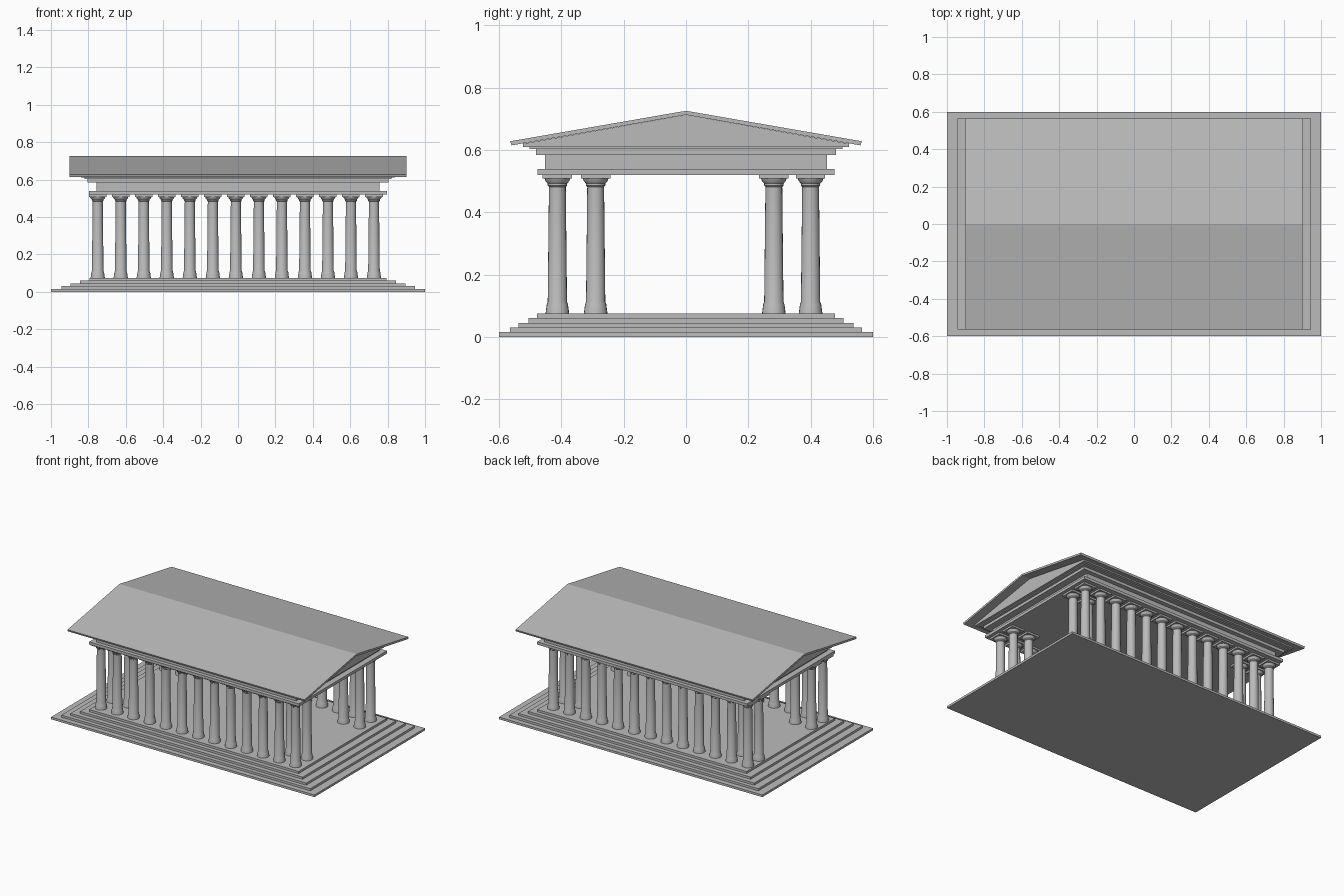
import bpy, bmesh, math

cube = bpy.data.objects.get("Cube")
if cube:
    bpy.data.objects.remove(cube, do_unlink=True)

stone = bpy.data.materials.new("grey_stone")
stone.use_nodes = True
GREY = (0.5, 0.5, 0.5, 1)
stone.diffuse_color = GREY
stone.node_tree.nodes["Principled BSDF"].inputs["Base Color"].default_value = GREY


def finish(name, bm):
    bmesh.ops.recalc_face_normals(bm, faces=bm.faces)
    mesh = bpy.data.meshes.new(name)
    bm.to_mesh(mesh)
    bm.free()
    mesh.materials.append(stone)
    obj = bpy.data.objects.new(name, mesh)
    bpy.context.collection.objects.link(obj)
    return obj


def add_box(bm, hx, hy, z0, z1):
    box = bmesh.ops.create_cube(bm, size=1)["verts"]
    bmesh.ops.scale(bm, vec=(2 * hx, 2 * hy, z1 - z0), verts=box)
    bmesh.ops.translate(bm, vec=(0, 0, (z0 + z1) / 2), verts=box)


def slab(name, hx, hy, z0, z1):
    bm = bmesh.new()
    add_box(bm, hx, hy, z0, z1)
    return finish(name, bm)


def prism(name, hx, profile):
    """Extrude a (y, z) profile along x."""
    bm = bmesh.new()
    face = bm.faces.new([bm.verts.new((-hx, y, z)) for y, z in profile])
    new = bmesh.ops.extrude_face_region(bm, geom=[face])["geom"]
    moved = [v for v in new if isinstance(v, bmesh.types.BMVert)]
    bmesh.ops.translate(bm, vec=(2 * hx, 0, 0), verts=moved)
    return finish(name, bm)


# Stepped platform
STEP = 0.015
for i, (hx, hy) in enumerate([(1, 0.6), (0.945, 0.565), (0.895, 0.538),
                              (0.845, 0.506), (0.795, 0.478)]):
    slab(f"platform_step_{i + 1}", hx, hy, i * STEP, (i + 1) * STEP)

# Beam layers carried by the columns
slab("architrave", 0.797, 0.477, 0.52, 0.539)
slab("frieze", 0.757, 0.452, 0.539, 0.584)
slab("lower_cornice", 0.805, 0.482, 0.584, 0.603)
slab("middle_cornice", 0.822, 0.502, 0.603, 0.61)
slab("upper_cornice", 0.84, 0.524, 0.61, 0.619)

# Gable block and the thin pitched roof over it
prism("gable", 0.84, [(-0.53, 0.619), (0.53, 0.619), (0, 0.713)])
prism("roof", 0.9, [(-0.565, 0.628), (-0.56, 0.615), (0, 0.713),
                    (0.56, 0.615), (0.565, 0.628), (0, 0.726)])

# Column: turned base, tapered shaft and capital under a square block
SIDES = 20
PROFILE = [(0.038, 0.075), (0.034, 0.105), (0.031, 0.112), (0.027, 0.482),
           (0.031, 0.486), (0.031, 0.492), (0.038, 0.500), (0.041, 0.508)]
bm = bmesh.new()
rings = []
for r, z in PROFILE:
    ring = bmesh.ops.create_circle(bm, segments=SIDES, radius=r)["verts"]
    bmesh.ops.translate(bm, vec=(0, 0, z), verts=ring)
    rings.append(ring)
for low, high in zip(rings, rings[1:]):
    for k in range(SIDES):
        n = (k + 1) % SIDES
        bm.faces.new((low[k], low[n], high[n], high[k]))
bm.faces.new(rings[0])
bm.faces.new(rings[-1])
add_box(bm, 0.047, 0.047, 0.508, 0.52)
column = finish("column", bm)
bpy.ops.object.select_all(action="DESELECT")
column.select_set(True)
bpy.context.view_layer.objects.active = column
bpy.ops.object.shade_smooth_by_angle(angle=math.radians(30))

# Two long rows, plus an inner pair behind each corner
COUNT = 13
xs = [-0.75 + 1.477 * i / (COUNT - 1) for i in range(COUNT)]
spots = [(x, y) for y in (-0.413, 0.4) for x in xs]
spots += [(x, y) for y in (-0.29, 0.282) for x in xs[:2] + xs[-2:]]
for i, (x, y) in enumerate(spots):
    obj = column if i == 0 else column.copy()
    if i:
        bpy.context.collection.objects.link(obj)
    obj.name = f"column_{i + 1}"
    obj.location = (x, y, 0)
